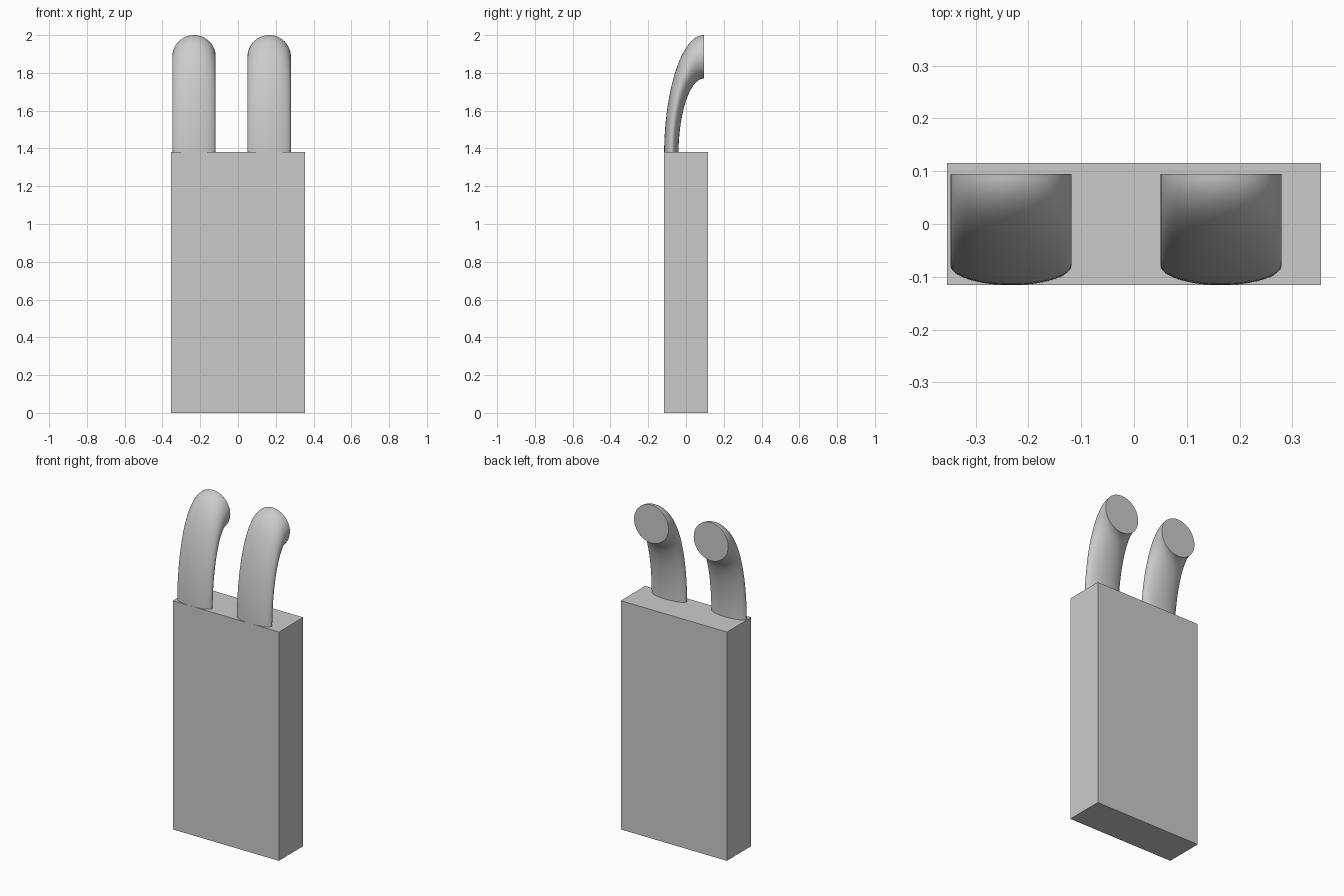
import bpy, bmesh
from math import sin, cos, pi

if "Cube" in bpy.data.objects:
    bpy.data.objects.remove(bpy.data.objects["Cube"])


def finish(name, bm):
    bmesh.ops.recalc_face_normals(bm, faces=bm.faces)
    mesh = bpy.data.meshes.new(name)
    bm.to_mesh(mesh)
    bm.free()
    obj = bpy.data.objects.new(name, mesh)
    bpy.context.collection.objects.link(obj)
    return obj


# Flat rectangular body
bm = bmesh.new()
bmesh.ops.create_cube(bm, size=1)
bmesh.ops.scale(bm, vec=(0.708, 0.232, 1.38), verts=bm.verts)
bmesh.ops.translate(bm, vec=(0, 0, 0.69), verts=bm.verts)
finish("body", bm)


# Curved pipe: quarter torus squashed in depth, flat caps at both ends
def pipe(name, x, radius=0.115, end_y=0.095, base_z=1.36, depth=0.211,
         steps=32, sides=48):
    height = 2.0 - base_z
    bend = height - radius
    squash = depth / height
    bm = bmesh.new()
    rings = []
    for i in range(steps + 1):
        a = pi / 2 * i / steps
        ring = []
        for j in range(sides):
            t = 2 * pi * j / sides
            d = bend + radius * cos(t)
            ring.append(bm.verts.new((x + radius * sin(t),
                                      end_y - d * cos(a) * squash,
                                      base_z + d * sin(a))))
        rings.append(ring)
    for lo, hi in zip(rings, rings[1:]):
        for j in range(sides):
            k = (j + 1) % sides
            bm.faces.new((lo[j], lo[k], hi[k], hi[j]))
    bm.faces.new(rings[0])
    bm.faces.new(rings[-1])
    obj = finish(name, bm)
    bpy.ops.object.select_all(action='DESELECT')
    obj.select_set(True)
    bpy.context.view_layer.objects.active = obj
    bpy.ops.object.shade_smooth_by_angle(angle=pi / 6)


# Left and right pipes, both offset slightly to the left
for name, x in (("left_pipe", -0.233), ("right_pipe", 0.165)):
    pipe(name, x)
